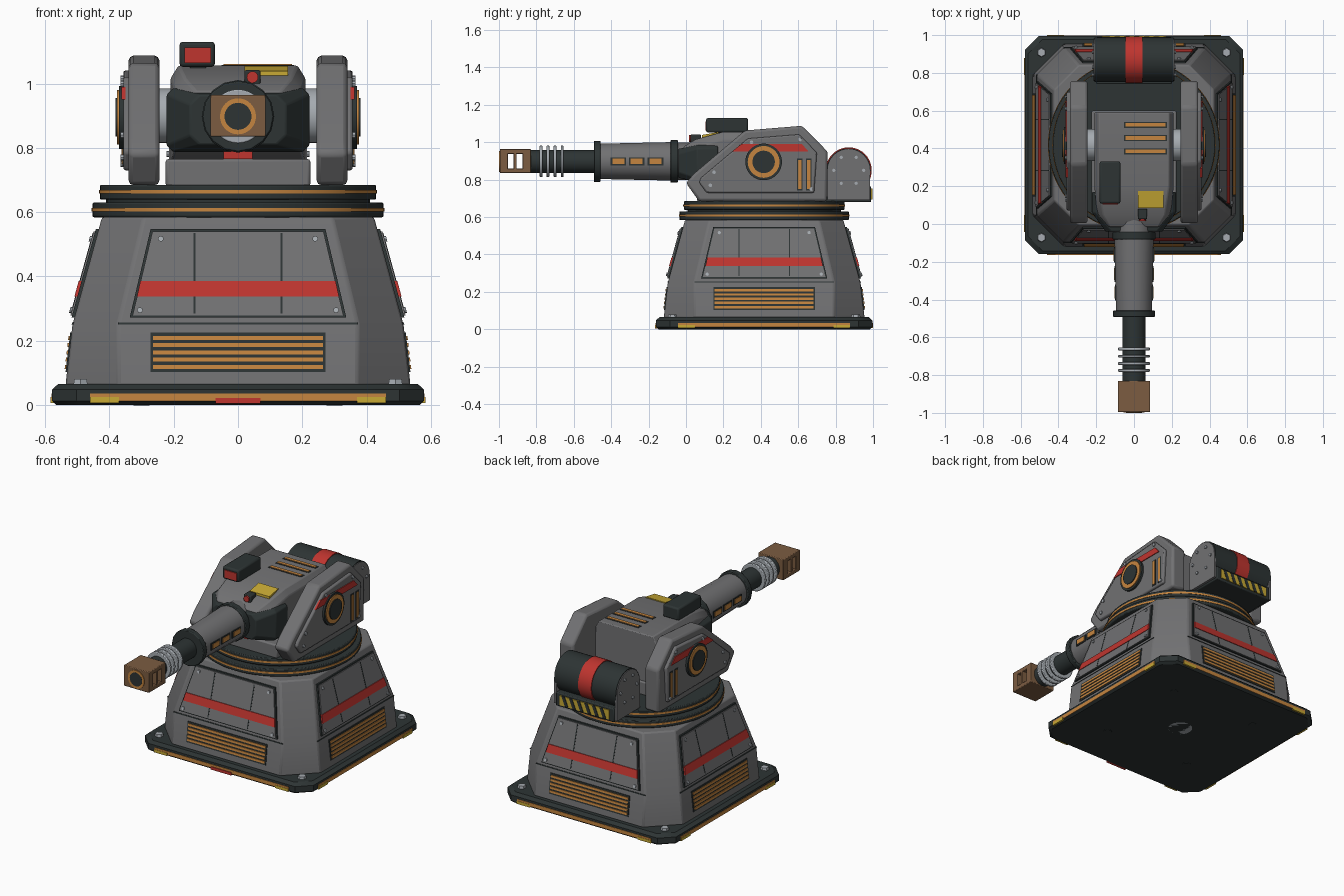
import bpy, bmesh, math
from mathutils import Matrix, Vector

if "Cube" in bpy.data.objects:
    bpy.data.objects.remove(bpy.data.objects["Cube"])

CY = 0.418   # centre of the base along y
BZ = 0.898   # barrel axis height


def material(name, rgb):
    m = bpy.data.materials.new(name)
    m.diffuse_color = (*rgb, 1)
    m.use_nodes = True
    m.node_tree.nodes["Principled BSDF"].inputs["Base Color"].default_value = m.diffuse_color
    return m


GREY = material("armour grey", (0.165, 0.165, 0.17))
DARK = material("charcoal", (0.026, 0.034, 0.034))
ORANGE = material("orange", (0.56, 0.235, 0.05))
RED = material("red", (0.52, 0.035, 0.028))
YELLOW = material("yellow", (0.58, 0.4, 0.035))
BROWN = material("brown", (0.2, 0.107, 0.053))
STEEL = material("steel", (0.38, 0.41, 0.44))


def finish(name, bm, mat, bevel=0):
    bmesh.ops.recalc_face_normals(bm, faces=bm.faces)
    me = bpy.data.meshes.new(name)
    bm.to_mesh(me)
    bm.free()
    ob = bpy.data.objects.new(name, me)
    bpy.context.collection.objects.link(ob)
    me.materials.append(mat)
    if bevel:
        mod = ob.modifiers.new("bevel", 'BEVEL')
        mod.width, mod.segments, mod.limit_method = bevel, 2, 'ANGLE'
    return ob


def skin(bm, rings):
    """Join equal-sized point rings and cap both ends."""
    vs = [[bm.verts.new(p) for p in r] for r in rings]
    n = len(vs[0])
    for a, b in zip(vs, vs[1:]):
        for i in range(n):
            bm.faces.new((a[i], a[(i + 1) % n], b[(i + 1) % n], b[i]))
    bm.faces.new(vs[0])
    bm.faces.new(vs[-1])


def box(name, x, y, z, mat, bevel=0):
    bm = bmesh.new()
    skin(bm, [[(x[0], y[0], h), (x[1], y[0], h), (x[1], y[1], h), (x[0], y[1], h)] for h in z])
    return finish(name, bm, mat, bevel)


def side_prism(name, pts, x0, x1, mat, bevel=0):
    """Profile in y,z extruded along x, on both sides."""
    for s in (-1, 1):
        bm = bmesh.new()
        skin(bm, [[(s * x, y, z) for y, z in pts] for x in (x0, x1)])
        finish(name, bm, mat, bevel)


def cyl(name, axis, c, r1, r2, depth, mat, seg=32, bevel=0, spin=0):
    bm = bmesh.new()
    d = Vector({'x': (1, 0, 0), 'y': (0, 1, 0), 'z': (0, 0, 1)}[axis])
    rot = d.to_track_quat('Z', 'Y').to_matrix().to_4x4()
    bmesh.ops.create_cone(bm, cap_ends=True, segments=seg, radius1=r1, radius2=r2, depth=depth,
                          matrix=Matrix.Translation(c) @ rot @ Matrix.Rotation(spin, 4, 'Z'))
    return finish(name, bm, mat, bevel)


def octagon(z, h, c):
    k = h - c
    return [(x, y + CY, z) for x, y in ((-k, -h), (k, -h), (h, -k), (h, k),
                                        (k, h), (-k, h), (-h, k), (-h, -k))]


def loft(name, sections, mat, bevel=0):
    bm = bmesh.new()
    skin(bm, [octagon(*s) for s in sections])
    return finish(name, bm, mat, bevel)


def wall(z):
    """Half width of the base at a height."""
    if z < 0.065:
        return 0.578
    if z < 0.25:
        return 0.537 - 0.022 * (z - 0.065) / 0.185
    return 0.515 - 0.092 * (z - 0.25) / 0.335


def plates(name, pts, t, mat):
    """Plate lying on each of the four base walls; pts are across,height."""
    bm = bmesh.new()
    for i in range(4):
        m = Matrix.Translation((0, CY, 0)) @ Matrix.Rotation(i * math.pi / 2, 4, 'Z')
        skin(bm, [[m @ Vector((u, -wall(z) - d, z)) for u, z in pts] for d in (-0.02, t)])
    return finish(name, bm, mat)


def rect(x0, x1, z0, z1):
    return [(x0, z0), (x1, z0), (x1, z1), (x0, z1)]


# Base slab with edge strips and corner bolts
loft("base_slab", [(0, 0.565, 0.075), (0.012, 0.578, 0.075), (0.048, 0.578, 0.075),
                   (0.065, 0.56, 0.075)], DARK)
plates("slab_strip", rect(-0.46, 0.46, 0.012, 0.035), 0.003, ORANGE)
for s in (-1, 1):
    plates("slab_marker", rect(*sorted((s * 0.37, s * 0.46)), 0.006, 0.024), 0.005, YELLOW)
    for t in (-1, 1):
        cyl("slab_bolt", 'z', (s * 0.49, CY + t * 0.49, 0.07), 0.026, 0.022, 0.02, STEEL, 6)
        cyl("foot_recess", 'z', (s * 0.3, CY + t * 0.3, 0.0), 0.025, 0.025, 0.004, DARK, 12)
box("front_marker", (-0.07, 0.07), (CY - 0.585, CY - 0.55), (0.004, 0.022), RED)
cyl("bottom_ring", 'z', (0, CY, 0.003), 0.2, 0.2, 0.004, BROWN, 48)
cyl("bottom_plate", 'z', (0, CY, 0.0025), 0.155, 0.155, 0.004, DARK, 48)
cyl("bottom_plug", 'z', (0, CY, 0.002), 0.07, 0.07, 0.004, STEEL, 32)

# Base body
loft("base_body", [(0.06, 0.537, 0.165), (0.25, 0.515, 0.142), (0.585, 0.423, 0.13)], GREY, 0.008)
plates("body_seam", rect(-0.373, 0.373, 0.2505, 0.256), 0.003, DARK)

# Trapezoid wall panels
plates("panel_edge", [(-0.337, 0.272), (0.337, 0.272), (0.272, 0.547), (-0.272, 0.547)], 0.009, DARK)
plates("wall_panel", [(-0.328, 0.279), (0.328, 0.279), (0.266, 0.54), (-0.266, 0.54)], 0.014, GREY)
plates("panel_stripe", [(-0.314, 0.338), (0.314, 0.338), (0.304, 0.385), (-0.304, 0.385)], 0.018, RED)
for s in (-1, 1):
    plates("panel_seam", rect(s * 0.135 - 0.003, s * 0.135 + 0.003, 0.285, 0.535), 0.0155, DARK)
    for u, z in ((0.305, 0.295), (0.24, 0.517)):
        bolt = [(s * u + 0.009 * math.cos(a * math.pi / 4), z + 0.009 * math.sin(a * math.pi / 4))
                for a in range(8)]
        plates("panel_bolt", bolt, 0.021, STEEL)

# Wall vents
plates("vent_frame", rect(-0.272, 0.272, 0.102, 0.225), 0.004, DARK)
for i in range(5):
    z = 0.118 + i * 0.0225
    plates("vent_slat", rect(-0.265, 0.265, z - 0.006, z + 0.007), 0.008, ORANGE)

# Turntable rings
cyl("turntable_neck", 'z', (0, CY, 0.61), 0.41, 0.41, 0.08, DARK, 64)
for r, z in ((0.453, 0.607), (0.43, 0.662)):
    cyl("turntable_ring", 'z', (0, CY, z), r, r, 0.046, DARK, 64, 0.005)
    cyl("turntable_stripe", 'z', (0, CY, z + 0.001), r + 0.003, r + 0.003, 0.011, ORANGE, 64)

# Central head: pedestal, armoured housing, dark mantlet
box("pedestal", (-0.225, 0.225), (0.06, 0.6), (0.68, 0.765), GREY, 0.008)
bm = bmesh.new()
skin(bm, [[(-b, y, z0), (b, y, z0), (b, y, z1 - 0.04), (t, y, z1), (-t, y, z1), (-b, y, z1 - 0.04)]
          for y, b, t, z0, z1 in ((-0.015, 0.16, 0.13, 0.84, 0.975), (0.05, 0.195, 0.165, 0.8, 1.015),
                                  (0.2, 0.21, 0.185, 0.75, 1.056), (0.59, 0.21, 0.185, 0.75, 1.056))])
finish("head_housing", bm, GREY, 0.006)
bm = bmesh.new()
skin(bm, [[(-h, y, z0 + c), (-h + c, y, z0), (h - c, y, z0), (h, y, z0 + c),
           (h, y, z1 - c), (h - c, y, z1), (-h + c, y, z1), (-h, y, z1 - c)]
          for y, h, z0, z1, c in ((-0.04, 0.15, 0.81, 0.965, 0.03), (0.06, 0.222, 0.787, 0.985, 0.02),
                                  (0.17, 0.222, 0.787, 0.985, 0.02))])
finish("mantlet", bm, DARK, 0.005)
box("mantlet_marker", (-0.045, 0.045), (0.03, 0.1), (0.766, 0.788), RED)
cyl("trunnion", 'x', (0, CY, 0.9), 0.085, 0.085, 0.52, STEEL, 32)

# Head top: vents, warning plate, sight and small lamp
for y in (0.385, 0.455, 0.525):
    box("roof_vent_frame", (-0.052, 0.175), (y - 0.016, y + 0.016), (1.05, 1.058), DARK)
    box("roof_vent", (-0.045, 0.168), (y - 0.01, y + 0.01), (1.05, 1.061), ORANGE)
bm = bmesh.new()
skin(bm, [[(x, 0.085, 1.015 + d), (x, 0.175, 1.04 + d), (x, 0.175, 1.05 + d), (x, 0.085, 1.034 + d)]
          for x, d in ((0.02, 0.005), (0.155, 0.005))])
finish("warning_plate", bm, YELLOW)
box("sight_mount", (-0.15, -0.1), (0.17, 0.28), (1.03, 1.06), DARK)
box("sight", (-0.182, -0.072), (0.108, 0.332), (1.052, 1.13), DARK, 0.01)
box("sight_lens", (-0.166, -0.084), (0.103, 0.12), (1.064, 1.112), RED)
box("lamp_box", (0.02, 0.07), (0.025, 0.08), (0.99, 1.042), DARK, 0.006)
cyl("lamp", 'y', (0.045, 0.022, 1.02), 0.018, 0.018, 0.012, RED, 16)

# Side cheeks with layered plates
side_prism("cheek", [(0, 0.782), (0.07, 0.684), (0.755, 0.684), (0.757, 0.95), (0.62, 1.088),
                     (0.315, 1.063), (0.04, 0.83)], 0.245, 0.34, GREY, 0.014)
side_prism("cheek_plate", [(0.07, 0.785), (0.11, 0.73), (0.685, 0.73), (0.7, 0.945), (0.605, 1.042),
                           (0.33, 1.02), (0.08, 0.81)], 0.33, 0.357, GREY, 0.008)
side_prism("cheek_stripe", [(0.245, 0.95), (0.655, 0.95), (0.62, 0.99), (0.295, 0.99)], 0.35, 0.362, RED)
for s in (-1, 1):
    for r, x, m in ((0.098, 0.365, DARK), (0.085, 0.371, ORANGE), (0.06, 0.376, DARK)):
        cyl("cheek_hub", 'x', (s * (x - 0.01), 0.415, 0.895), r, r, 0.03, m, 40)
    for y, z in ((0.13, 0.77), (0.67, 0.75), (0.61, 1.015), (0.35, 1.0), (0.15, 0.84)):
        cyl("cheek_bolt", 'x', (s * 0.358, y, z), 0.01, 0.01, 0.014, STEEL, 8)
for y in (0.608, 0.657):
    side_prism("cheek_slot_frame", rect(y - 0.015, y + 0.015, 0.743, 0.912), 0.35, 0.3595, DARK)
    side_prism("cheek_slot", rect(y - 0.009, y + 0.009, 0.75, 0.905), 0.35, 0.362, ORANGE)

# Rear drum on its bracket, with hazard plate
cyl("drum", 'x', (0, 0.87, 0.85), 0.118, 0.118, 0.42, DARK, 40)
cyl("drum_band", 'x', (0, 0.87, 0.85), 0.123, 0.123, 0.09, RED, 40)
arc = [(0.87 + 0.113 * math.cos(a * math.pi / 12), 0.85 + 0.113 * math.sin(a * math.pi / 12))
       for a in range(13)]
side_prism("drum_end", [(0.983, 0.69)] + arc + [(0.757, 0.69)], 0.2, 0.215, GREY)
for s in (-1, 1):
    for i in range(6):
        a = i * math.pi / 3
        cyl("drum_bolt", 'x', (s * 0.217, 0.87 + 0.08 * math.cos(a), 0.85 + 0.08 * math.sin(a)),
            0.009, 0.009, 0.012, STEEL, 8)
box("drum_bracket", (-0.2, 0.2), (0.74, 0.99), (0.68, 0.765), DARK, 0.006)
box("hazard_plate", (-0.17, 0.17), (0.98, 0.996), (0.693, 0.752), YELLOW)
for i in range(6):
    x = -0.15 + i * 0.052
    bm = bmesh.new()
    skin(bm, [[(x, y, 0.693), (x + 0.022, y, 0.693), (x + 0.046, y, 0.752), (x + 0.024, y, 0.752)]
              for y in (0.985, 0.998)])
    finish("hazard_stripe", bm, DARK)

# Barrel: collar, tapered jacket, tube and cooling rings
cyl("barrel_collar", 'y', (0, -0.005, BZ), 0.1, 0.1, 0.1, GREY, 16)
cyl("root_flange", 'y', (0, -0.063, BZ), 0.113, 0.113, 0.04, DARK, 16, 0.004)
cyl("barrel_jacket", 'y', (0, -0.27, BZ), 0.096, 0.105, 0.4, GREY, 16, 0, math.pi / 16)
cyl("jacket_flange", 'y', (0, -0.475, BZ), 0.11, 0.11, 0.035, DARK, 16, 0.004)
cyl("barrel_tube", 'y', (0, -0.67, BZ), 0.061, 0.061, 0.37, DARK, 32)
for y in (-0.775, -0.738, -0.7, -0.662):
    cyl("cooling_ring", 'y', (0, y, BZ), 0.084, 0.084, 0.015, STEEL, 32, 0.004)
for y in (-0.362, -0.264, -0.163):
    x = 0.1005 + (y + 0.27) * 0.0225
    side_prism("jacket_slot_frame", rect(y - 0.042, y + 0.042, BZ - 0.021, BZ + 0.021), 0.08, x + 0.002, DARK)
    side_prism("jacket_slot", rect(y - 0.032, y + 0.032, BZ - 0.014, BZ + 0.014), 0.08, x + 0.005, ORANGE)

# Muzzle brake: hollow block with two open windows per side
M = 0.086
for z in ((0.835, 0.86), (0.938, 0.964)):
    box("muzzle_shell", (-M, M), (-0.995, -0.83), z, BROWN, 0.004)
for y in ((-0.995, -0.952), (-0.922, -0.906), (-0.873, -0.83)):
    box("muzzle_wall", (-M, M), y, (0.84, 0.96), BROWN, 0.002)
cyl("muzzle_ring", 'y', (0, -0.99, BZ), 0.056, 0.056, 0.018, ORANGE, 32)
cyl("muzzle_bore", 'y', (0, -0.99, BZ), 0.042, 0.042, 0.02, DARK, 32)

# Smooth the round parts, keep edges crisp
bpy.ops.object.select_all(action='SELECT')
bpy.context.view_layer.objects.active = bpy.context.selected_objects[0]
bpy.ops.object.shade_smooth_by_angle(angle=math.radians(30))
